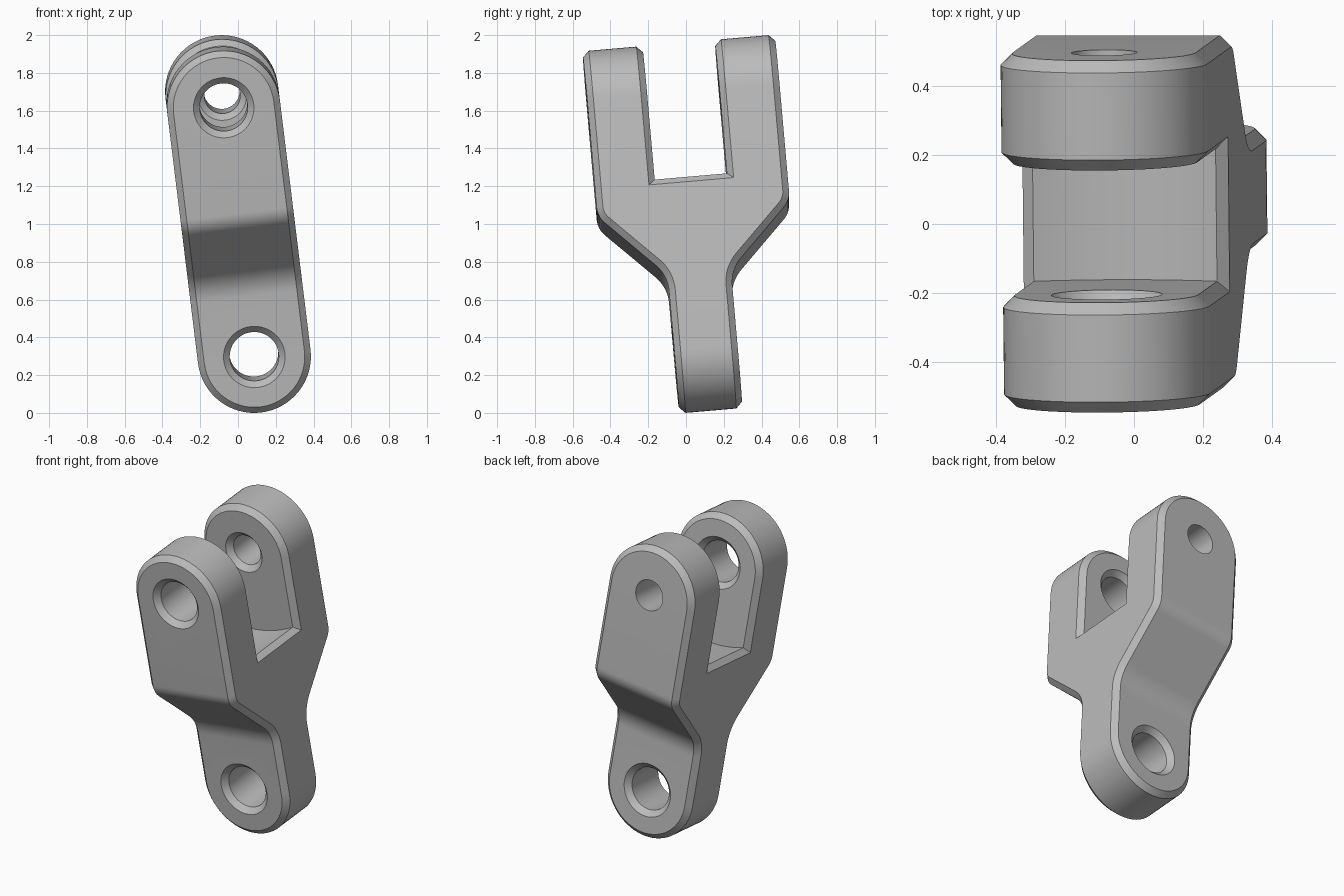
import bpy, bmesh, math
from mathutils import Matrix, Vector

if "Cube" in bpy.data.objects:
    bpy.data.objects.remove(bpy.data.objects["Cube"])

# Local frame: x = width, y = thickness, z = length of the link
R = 0.30                               # rounded end radius
LOW, HIGH = 0.303, 1.6675              # pin hole heights
LUG, SLOT, OUT = 0.168, 0.192, 0.511   # half thicknesses
CH = 0.033                             # chamfer
RI = R - CH                            # inset outline inside the chamfer
FLOOR, FLOOR_R = 1.222, 0.676          # slot floor edge height and curvature
N = 32                                 # segments per half circle

steel = bpy.data.materials.new("steel_grey")
steel.use_nodes = True
grey = (0.5, 0.5, 0.5, 1)
steel.diffuse_color = grey
steel.node_tree.nodes["Principled BSDF"].inputs["Base Color"].default_value = grey

bm = bmesh.new()


def face(points):
    bm.faces.new([bm.verts.new(p) for p in points])


def strip(a, b):
    """Quads between two matching rows of points."""
    for i in range(len(a) - 1):
        face((a[i], a[i + 1], b[i + 1], b[i]))


def arc(r, y, z, up, turns=1):
    """Half circle about a pin axis, bulging up (1) or down (-1)."""
    angles = [math.pi * i / N for i in range(N * turns + 1)]
    return [(r * math.cos(a), y, z + up * r * math.sin(a)) for a in angles]


def fillet(before, corner, after, radius, steps=8):
    """Points of a tangent arc rounding off a corner."""
    a, b = (before - corner).normalized(), (after - corner).normalized()
    half = a.angle(b) / 2
    centre = corner + (a + b).normalized() * (radius / math.sin(half))
    reach = radius / math.tan(half)
    start, end = corner + a * reach - centre, corner + b * reach - centre
    return [centre + start.lerp(end, i / steps).normalized() * radius
            for i in range(steps + 1)]


def side_profile(inset):
    """(thickness, height) points from lug to fork, offset inwards."""
    lug, out = LUG - inset, OUT - inset
    rise = 0.54 + inset * math.sqrt(2)
    base, neck = Vector((lug, LOW)), Vector((lug, lug + rise))
    shoulder, tip = Vector((out, out + rise)), Vector((out, HIGH))
    return ([base] + fillet(base, neck, shoulder, 0.2 + inset)
            + fillet(neck, shoulder, tip, 0.12 - inset) + [tip])


def end_plate(y, z, hole, up, far):
    """Flat rounded end with a pin hole, reaching back to the far edge."""
    strip(arc(hole, y, z, up), arc(RI, y, z, up))
    face(arc(hole, y, z, -up) + [(-RI, y, z)] + far + [(RI, y, z)])


def pin_hole(z, profile):
    """Revolved hole wall from (radius, y) points."""
    rings = [arc(r, y, z, 1, turns=2) for r, y in profile]
    for a, b in zip(rings, rings[1:]):
        strip(a, b)


outer, inner = side_profile(0), side_profile(CH)

# Concave slot floor, running from -x to +x
swing = math.asin(RI / FLOOR_R)
floor_centre = FLOOR + FLOOR_R * math.cos(swing)
floor = [(FLOOR_R * math.sin(t), floor_centre - FLOOR_R * math.cos(t))
         for t in (swing * (i / 6 - 1) for i in range(13))]
strip([(x, -SLOT, z) for x, z in floor], [(x, SLOT, z) for x, z in floor])
rim_floor = FLOOR - CH * 0.9

LOW_R = 0.13
for s in (-1, 1):
    arm_r = 0.127 if s < 0 else 0.095
    mouth_r = arm_r + CH if s < 0 else arm_r

    # Outer face: lug end, flared middle, fork end
    first, last = outer[1].y, outer[-2].y
    end_plate(s * LUG, LOW, LOW_R + CH, -1, [(-RI, s * LUG, first), (RI, s * LUG, first)])
    end_plate(s * OUT, HIGH, mouth_r, 1, [(-RI, s * OUT, last), (RI, s * OUT, last)])
    middle = outer[1:-1]
    strip([(-RI, s * p.x, p.y) for p in middle], [(RI, s * p.x, p.y) for p in middle])

    # Inner face of the arm, down to the slot floor
    end_plate(s * SLOT, HIGH, arm_r + CH, 1, [(x, s * SLOT, z) for x, z in floor])

    # Chamfers around the rounded ends, and the rim of the arm
    lug_rim = arc(R, s * (LUG - CH), LOW, -1)
    arm_rim = arc(R, s * (OUT - CH), HIGH, 1)
    slot_rim = arc(R, s * (SLOT + CH), HIGH, 1)
    strip(arc(RI, s * LUG, LOW, -1), lug_rim)
    strip(arc(RI, s * OUT, HIGH, 1), arm_rim)
    strip(arc(RI, s * SLOT, HIGH, 1), slot_rim)
    strip(arm_rim, slot_rim)

    # Chamfers down both long sides
    for side in (-1, 1):
        strip([(side * RI, s * p.x, p.y) for p in outer],
              [(side * R, s * p.x, p.y) for p in inner])
        strip([(side * RI, s * SLOT, z) for z in (HIGH, FLOOR)],
              [(side * R, s * (SLOT + CH), z) for z in (HIGH, rim_floor)])

    # Pin hole through the arm
    pin_hole(HIGH, [(arm_r + CH, s * SLOT), (arm_r, s * (SLOT + CH)),
                    (arm_r, s * (OUT - CH)), (mouth_r, s * OUT)])

# Rim and pin hole of the lug
strip(arc(R, CH - LUG, LOW, -1), arc(R, LUG - CH, LOW, -1))
pin_hole(LOW, [(LOW_R + CH, -LUG), (LOW_R, CH - LUG), (LOW_R, LUG - CH), (LOW_R + CH, LUG)])

# Flat Y-shaped sides and the chamfer at the slot floor
for side in (-1, 1):
    half = [(p.x, p.y) for p in inner] + [(SLOT + CH, HIGH), (SLOT + CH, rim_floor)]
    face([(side * R, y, z) for y, z in half]
         + [(side * R, -y, z) for y, z in reversed(half)])
    strip([(side * RI, y, FLOOR) for y in (-SLOT, SLOT)],
          [(side * R, y, rim_floor) for y in (-SLOT - CH, SLOT + CH)])

bmesh.ops.remove_doubles(bm, verts=bm.verts, dist=1e-5)
bmesh.ops.recalc_face_normals(bm, faces=bm.faces)

# Lean the link, centre it and stand it on the ground
lean = Matrix.Rotation(math.radians(-7), 4, 'Y') @ Matrix.Rotation(math.radians(5), 4, 'X')
bm.transform(lean)
spans = [[v.co[i] for v in bm.verts] for i in range(3)]
xm, ym = ((min(c) + max(c)) / 2 for c in spans[:2])
bm.transform(Matrix.Translation((-xm, -ym, -min(spans[2]))))

mesh = bpy.data.meshes.new("clevis_link")
bm.to_mesh(mesh)
bm.free()
mesh.materials.append(steel)
clevis = bpy.data.objects.new("clevis_link", mesh)
bpy.context.collection.objects.link(clevis)

bpy.ops.object.select_all(action='DESELECT')
clevis.select_set(True)
bpy.context.view_layer.objects.active = clevis
bpy.ops.object.shade_smooth_by_angle(angle=math.radians(15))
